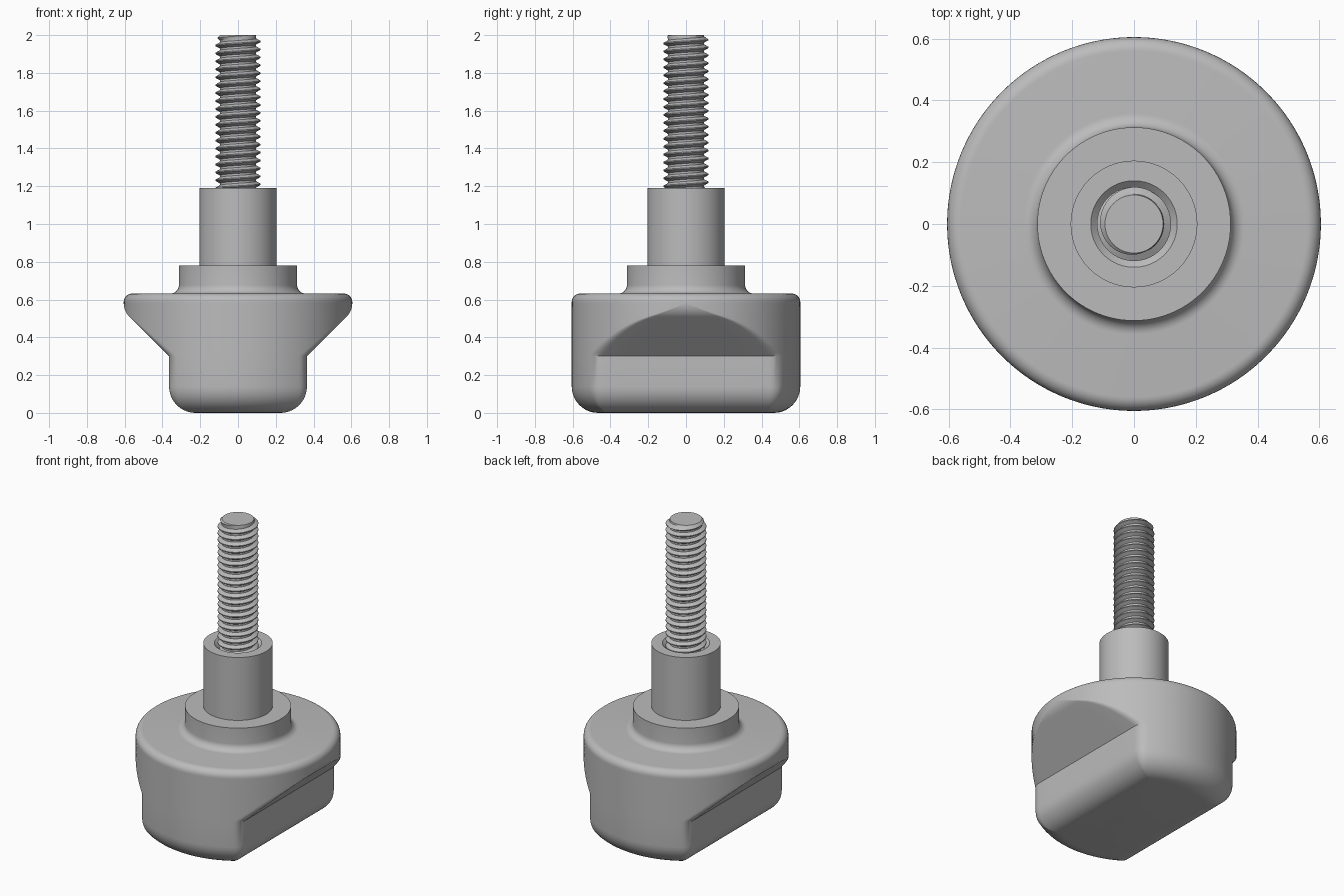
import bpy, bmesh
from math import sin, cos, pi, sqrt, atan2, radians

if "Cube" in bpy.data.objects:
    bpy.data.objects.remove(bpy.data.objects["Cube"])

grey = bpy.data.materials.new("mid grey")
grey.use_nodes = True
grey.diffuse_color = (0.5, 0.5, 0.5, 1)
grey.node_tree.nodes["Principled BSDF"].inputs["Base Color"].default_value = (0.5, 0.5, 0.5, 1)


def finish(name, bm):
    bmesh.ops.remove_doubles(bm, verts=bm.verts, dist=1e-5)
    bmesh.ops.recalc_face_normals(bm, faces=bm.faces)
    mesh = bpy.data.meshes.new(name)
    bm.to_mesh(mesh)
    bm.free()
    obj = bpy.data.objects.new(name, mesh)
    bpy.context.collection.objects.link(obj)
    mesh.materials.append(grey)
    bpy.ops.object.select_all(action="DESELECT")
    obj.select_set(True)
    bpy.context.view_layer.objects.active = obj
    bpy.ops.object.shade_smooth_by_angle(angle=radians(30))


def section(r, w, c):
    """Circle of radius r trimmed flat at x = +-w, with corners rounded by c."""
    yc = sqrt(max(0, (r - c) ** 2 - (w - c) ** 2))
    a = atan2(yc, w - c)
    q = [(w, yc * i / 4) for i in range(4)]
    q += [(w - c + c * cos(a * i / 6), yc + c * sin(a * i / 6)) for i in range(7)]
    arc = [a + (pi / 2 - a) * i / 24 for i in range(1, 25)]
    q += [(r * cos(t), r * sin(t)) for t in arc]
    half = q + [(-x, y) for x, y in q[-2::-1]]
    return half + [(x, -y) for x, y in half[-2:0:-1]]


def loft(name, rows):
    """Join sections given as (radius, half width, corner radius, height)."""
    bm = bmesh.new()
    rings = [[bm.verts.new((x, y, z)) for x, y in section(r, w, c)] for r, w, c, z in rows]
    n = len(rings[0])
    for lo, hi in zip(rings, rings[1:]):
        for j in range(n):
            k = (j + 1) % n
            bm.faces.new((lo[j], lo[k], hi[k], hi[j]))
    bm.faces.new(rings[0])
    bm.faces.new(rings[-1])
    finish(name, bm)


def round_row(r, z):
    return (r, r, r / 2, z)


# Grip: rounded base with two flats, sloping out to a round flange and collar
R, W, C, BASE = 0.605, 0.365, 0.08, 0.14
rows = []
for i in range(11):
    a = pi / 2 * i / 10
    d = BASE * (1 - sin(a))
    rows.append((R - d, W - d, max(C - d, 0.004), BASE * (1 - cos(a))))
rows += [(R, W + 0.21 * i / 12, C, 0.3 + 0.21 * i / 12) for i in range(12)]
for i in range(13):
    a = pi / 4 * (i / 12 - 1)
    rows.append((R, R - 0.1 + 0.1 * cos(a), C, 0.581 + 0.1 * sin(a)))
for i in range(9):
    a = pi / 2 * i / 8
    rows.append(round_row(R - 0.045 + 0.045 * cos(a), 0.587 + 0.045 * sin(a)))
for i in range(9):
    a = pi / 2 * i / 8
    rows.append(round_row(0.358 - 0.045 * sin(a), 0.677 - 0.045 * cos(a)))
rows.append(round_row(0.313, 0.78))
loft("grip", rows)

# Sleeve with a countersunk mouth
sleeve = [(0.205, 0.78), (0.205, 1.19), (0.14, 1.19), (0.108, 1.16), (0.108, 1.12)]
loft("sleeve", [round_row(r, z) for r, z in sleeve])

# Threaded stud: a helical sheet of root and crest rows, chamfered at the tip
PITCH, TOP, START, ROOT, CREST, N = 0.042, 2.0, 1.1, 0.0965, 0.12, 64
TOOTH = [(0, ROOT), (0.25, ROOT), (0.56, CREST), (0.69, CREST)]
TURNS = int((TOP - START) / PITCH) + 3
bm = bmesh.new()
grid = []
for turn in range(TURNS):
    for offset, radius in TOOTH:
        row = []
        for j in range(N + 1):
            z = min(TOP, START + PITCH * (turn + offset + j / N))
            r = min(radius, 0.094 + TOP - z)
            t = 2 * pi * j / N
            row.append(bm.verts.new((r * cos(t), r * sin(t), z)))
        grid.append(row)
for lo, hi in zip(grid, grid[1:]):
    for j in range(N):
        bm.faces.new((lo[j], lo[j + 1], hi[j + 1], hi[j]))
bm.faces.new(grid[-1][:N])
finish("threaded_stud", bm)
